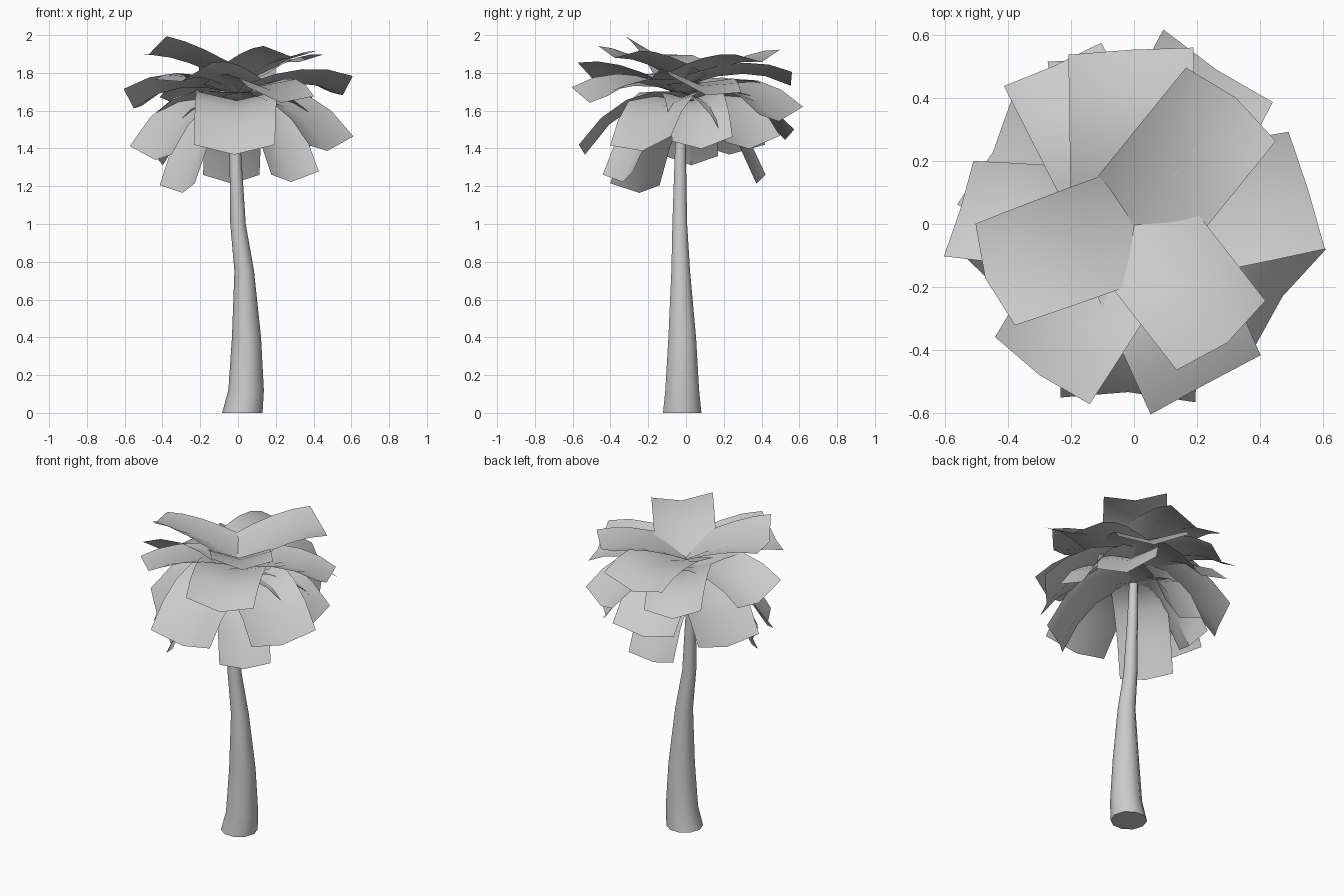
import bpy, bmesh
from math import sin, cos, radians, pi
from mathutils import Vector

if "Cube" in bpy.data.objects:
    bpy.data.objects.remove(bpy.data.objects["Cube"])


def make_object(name, bm):
    bmesh.ops.recalc_face_normals(bm, faces=bm.faces)
    me = bpy.data.meshes.new(name)
    bm.to_mesh(me)
    bm.free()
    ob = bpy.data.objects.new(name, me)
    bpy.context.collection.objects.link(ob)
    bpy.context.view_layer.objects.active = ob
    ob.select_set(True)
    bpy.ops.object.shade_smooth_by_angle(angle=radians(40))
    ob.select_set(False)


# Leaning, tapering trunk: x, y, z, radius
trunk = [(0.023, -0.02, 0, 0.107), (0.043, -0.02, 0.12, 0.094),
         (0.045, -0.02, 0.4, 0.077), (0.033, -0.028, 0.75, 0.052),
         (0.0, -0.033, 1.0, 0.041), (-0.014, -0.03, 1.37, 0.031),
         (-0.015, -0.02, 1.66, 0.025)]
SIDES = 10
bm = bmesh.new()
rings = [[bm.verts.new((x + r * cos(2 * pi * i / SIDES), y + r * sin(2 * pi * i / SIDES), z))
          for i in range(SIDES)] for x, y, z, r in trunk]
for a, b in zip(rings, rings[1:]):
    for i in range(SIDES):
        j = (i + 1) % SIDES
        bm.faces.new((a[i], a[j], b[j], b[i]))
bm.faces.new(rings[0][::-1])
bm.faces.new(rings[-1])
make_object("trunk", bm)


# Frond: wide sheet arching outward, with a gutter down its middle
def frond(name, base_z, azimuth, reach, tip_z, width, roll, gutter=0.05, steps=4):
    a, t = radians(azimuth), radians(roll)
    out, up = Vector((cos(a), sin(a), 0)), Vector((0, 0, 1))
    side = Vector((-sin(a), cos(a), 0))
    rise = 0.11 + 0.3 * (base_z - tip_z)
    p0 = Vector((0, base_z))
    p1 = Vector((reach * 0.6, (base_z + tip_z) / 2 + rise))
    p2 = Vector((reach, tip_z))
    bm = bmesh.new()
    rows = []
    for k in range(steps + 1):
        u = k / steps
        p = p0 * (1 - u) ** 2 + p1 * 2 * u * (1 - u) + p2 * u * u
        d = ((p1 - p0) * (1 - u) + (p2 - p1) * u).normalized()
        along = out * d.x + up * d.y
        normal = -d.y * out + d.x * up
        w = side * cos(t * u) + normal * sin(t * u)
        c = out * p.x + up * p.y
        mid = c - normal * gutter
        if k == steps:
            mid += along * 0.03
        elif k == 0:
            mid -= along * 0.04
        rows.append([bm.verts.new(v) for v in (c - w * width / 2, mid, c + w * width / 2)])
    for r, s in zip(rows, rows[1:]):
        for i in range(2):
            bm.faces.new((r[i], s[i], s[i + 1], r[i + 1]))
    make_object(name, bm)


# Base height, then per frond: azimuth, reach, tip z, width, roll
tiers = {
    "top_frond": (1.79, [
        (51, 0.49, 1.91, 0.37, 4), (91, 0.55, 1.79, 0.40, -5),
        (200, 0.47, 1.945, 0.36, 16), (-52, 0.45, 1.93, 0.36, -4)]),
    "middle_frond": (1.74, [
        (11, 0.56, 1.74, 0.40, -14), (175, 0.56, 1.67, 0.33, 20), (-66, 0.56, 1.70, 0.40, -8),
        (238, 0.55, 1.81, 0.38, 14), (117, 0.57, 1.66, 0.34, 5), (62, 0.57, 1.60, 0.42, 8)]),
    "lower_frond": (1.70, [
        (268, 0.56, 1.42, 0.43, 0), (-26, 0.55, 1.44, 0.40, 12), (205, 0.51, 1.39, 0.37, -14),
        (153, 0.53, 1.42, 0.40, 0), (98, 0.55, 1.50, 0.40, 0), (45, 0.50, 1.45, 0.36, 10),
        (10, 0.50, 1.45, 0.32, 8)]),
    "hanging_frond": (1.66, [
        (220, 0.42, 1.21, 0.32, 5), (-50, 0.47, 1.27, 0.30, 8),
        (95, 0.41, 1.26, 0.30, 0), (176, 0.43, 1.36, 0.28, 0)]),
}
for tier, (base_z, leaves) in tiers.items():
    for n, leaf in enumerate(leaves):
        frond(f"{tier}_{n + 1}", base_z, *leaf)
